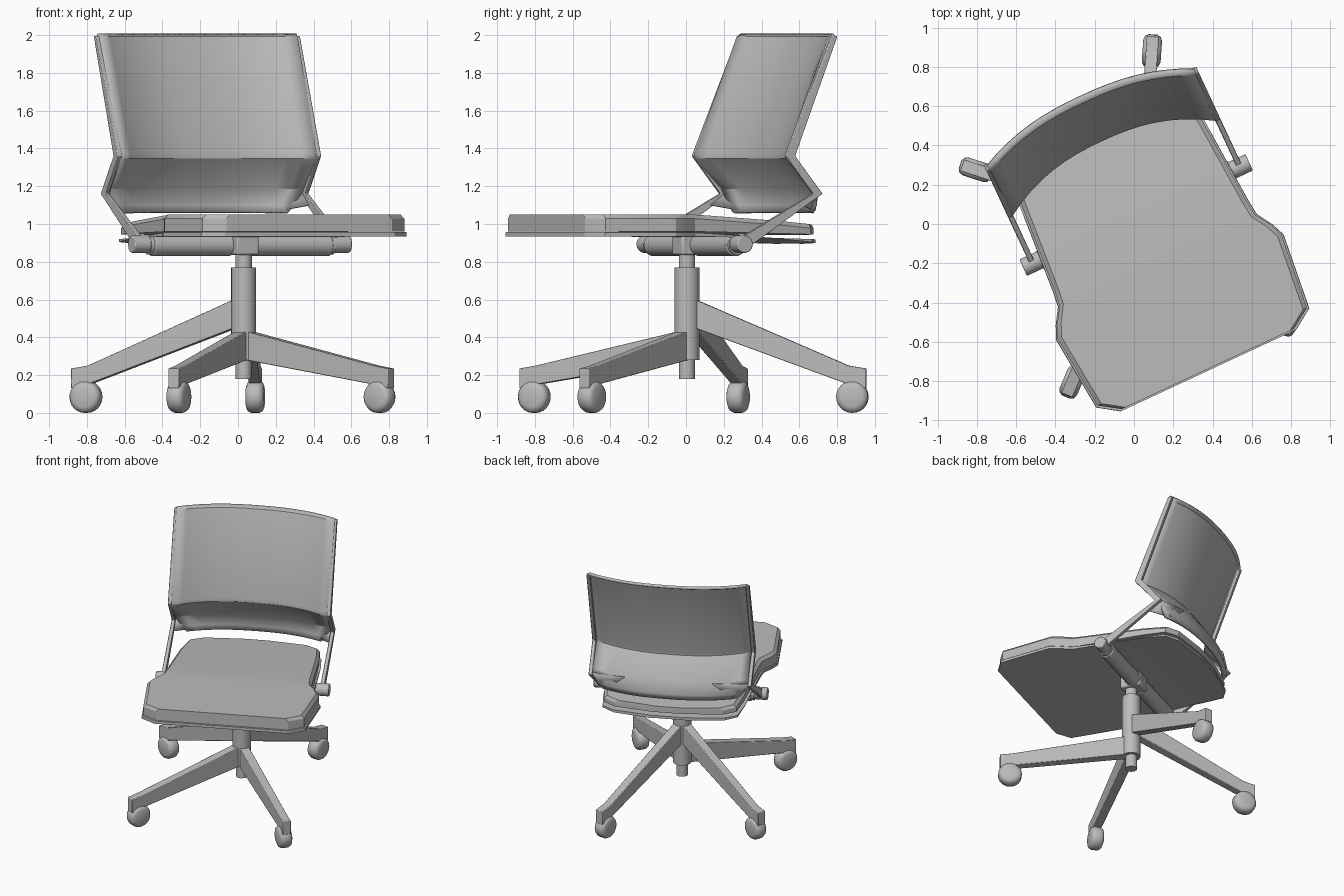
import bpy, bmesh
from math import radians, pi, cos, sin
from mathutils import Matrix, Vector

cube = bpy.data.objects.get("Cube")
if cube:
    bpy.data.objects.remove(cube)

grey = bpy.data.materials.new("plain_grey")
grey.use_nodes = True
grey.diffuse_color = (0.5, 0.5, 0.5, 1)
grey.node_tree.nodes["Principled BSDF"].inputs["Base Color"].default_value = grey.diffuse_color

# The whole chair is swivelled around its column
SWIVEL = Matrix.Translation((0.03, 0.005, 0)) @ Matrix.Rotation(radians(25), 4, 'Z')
BASE = Matrix.Translation((0.03, 0.005, 0))


def finish(name, bm, frame=SWIVEL, bevel=0, solid=0, angle=30):
    bmesh.ops.recalc_face_normals(bm, faces=bm.faces)
    mesh = bpy.data.meshes.new(name)
    bm.transform(frame)
    bm.to_mesh(mesh)
    bm.free()
    mesh.materials.append(grey)
    ob = bpy.data.objects.new(name, mesh)
    bpy.context.collection.objects.link(ob)
    if solid:
        m = ob.modifiers.new("thickness", 'SOLIDIFY')
        m.thickness, m.offset = solid, 0
    if bevel:
        m = ob.modifiers.new("rounding", 'BEVEL')
        m.width, m.segments, m.limit_method = bevel, 2, 'ANGLE'
    bpy.ops.object.select_all(action='DESELECT')
    ob.select_set(True)
    bpy.context.view_layer.objects.active = ob
    bpy.ops.object.shade_smooth_by_angle(angle=radians(angle))
    return ob


def loft(rows, closed=True):
    """Skin a list of equal-length point rows."""
    bm = bmesh.new()
    rings = [[bm.verts.new(p) for p in row] for row in rows]
    n = len(rings[0])
    for a, b in zip(rings, rings[1:]):
        for i in range(n if closed else n - 1):
            j = (i + 1) % n
            bm.faces.new((a[i], a[j], b[j], b[i]))
    if closed:
        bm.faces.new(rings[0])
        bm.faces.new(rings[-1])
    return bm


def cylinder(name, r, start, end, frame=SWIVEL, bevel=0):
    a, b = Vector(start), Vector(end)
    turn = (b - a).to_track_quat('Z', 'Y').to_matrix().to_4x4()
    bm = bmesh.new()
    bmesh.ops.create_cone(bm, cap_ends=True, segments=28, radius1=r, radius2=r,
                          depth=(b - a).length,
                          matrix=Matrix.Translation((a + b) / 2) @ turn)
    return finish(name, bm, frame, bevel)


# Seat outline as (depth, half width, drop)
SEAT = [(-.825, .49, 0), (-.755, .595, 0), (-.36, .635, 0), (-.29, .605, 0),
        (-.21, .555, 0), (-.12, .545, .005), (.33, .515, .035),
        (.5, .49, .05), (.56, .4, .055), (.6, .12, .06)]


def seat_layer(name, bottom, top, inset, chamfer):
    rows = []
    for v, w, drop in SEAT:
        v, w = v * (1 - inset), w - inset
        zb, zt = bottom - drop * .3, top - drop
        s = zt - chamfer
        rows.append([(-w, v, zb), (-w, v, s), (-w + chamfer, v, zt),
                     (w - chamfer, v, zt), (w, v, s), (w, v, zb)])
    return finish(name, loft(rows), angle=25)


seat_layer("seat_cushion", .96, 1.05, .006, .022)
seat_layer("seat_pan", .935, .957, -.004, .003)

# Backrest shell, rows as (height, edge depth, middle depth, half width)
BACK = [(2.0, .59, .71, .582), (1.985, .567, .685, .58), (1.37, .318, .47, .575),
        (1.35, .318, .47, .575), (1.19, .475, .58, .575),
        (1.10, .5, .605, .53), (1.06, .5, .6, .49)]
COLS = 16
rows = []
for z, edge, mid, w in BACK:
    row = []
    for i in range(COLS + 1):
        t = 2 * i / COLS - 1
        row.append((w * t, mid + (edge - mid) * abs(t) ** 2.4, z))
    rows.append(row)
finish("backrest_shell", loft(rows, closed=False), solid=.022)

# Side frames: an arm rising from the hinge, then the upright of the back
PATH = [(.045, .89), (.495, 1.16), (.335, 1.36), (.59, 1.995)]
WIDTH = [(-.02, .03), (.035, 0), (.035, 0), (.022, 0)]
for side, label in ((1, "left"), (-1, "right")):
    rows = []
    for (v, z), (dv, dz) in zip(PATH, WIDTH):
        back = (v + abs(dv) * .6, z - dz)
        front = (v - abs(dv) * .9, z + dz)
        rows.append([(side * u, *p) for u, p in
                     ((.568, front), (.596, front), (.596, back), (.568, back))])
    finish(label + "_back_frame", loft(rows), bevel=.004)
    # Gusset between arm corner and lower shell
    bm = bmesh.new()
    bm.faces.new([bm.verts.new((side * u, v, z)) for u, v, z in
                  ((.575, .495, 1.17), (.32, .575, 1.19), (.46, .53, 1.07), (.575, .4, 1.10))])
    finish(label + "_gusset", bm, solid=.012)
    cylinder(label + "_hinge_knob", .046, (side * .535, .045, .893),
             (side * .635, .045, .893), bevel=.006)
    cylinder(label + "_tilt_tube", .058, (side * .06, .045, .888),
             (side * .52, .045, .888), bevel=.006)

# Tilt mechanism under the seat
cylinder("tilt_axle", .05, (-.54, .045, .888), (.54, .045, .888))
bm = bmesh.new()
bmesh.ops.create_cube(bm, size=1, matrix=Matrix.Translation((0, .02, .89))
                      @ Matrix.Diagonal((.13, .16, .11, 1)))
finish("tilt_block", bm, bevel=.012)

# Column
cylinder("column_sleeve", .066, (0, 0, .28), (0, 0, .77), BASE)
cylinder("gas_lift", .043, (0, 0, .7), (0, 0, .87), BASE)
cylinder("column_foot", .042, (0, 0, .18), (0, 0, .3), BASE)

# Base legs with casters: angle and top height at the hub
LEGS = [("front_left", -35, .44), ("back_left", 86, .62),
        ("back_right", 162, .62), ("front_right", 247, .44)]
for name, angle, top in LEGS:
    frame = BASE @ Matrix.Rotation(radians(angle), 4, 'Z')
    rows = []
    for r, w, zb, zt in ((.0, .036, top - .155, top), (.86, .031, .15, .25),
                         (.952, .031, .13, .235)):
        rows.append([(r, -w, zb), (r, -w, zt), (r, w, zt), (r, w, zb)])
    finish(name + "_leg", loft(rows), frame, bevel=.004)
    # Domed caster wheel
    prof = [(-.048, .055), (-.04, .075), (-.022, .085), (.022, .085), (.04, .075), (.048, .055)]
    rings = [[(.878 + r * cos(2 * pi * k / 24), y, .085 + r * sin(2 * pi * k / 24))
              for k in range(24)] for y, r in prof]
    finish(name + "_caster", loft(rings), frame, angle=40)
